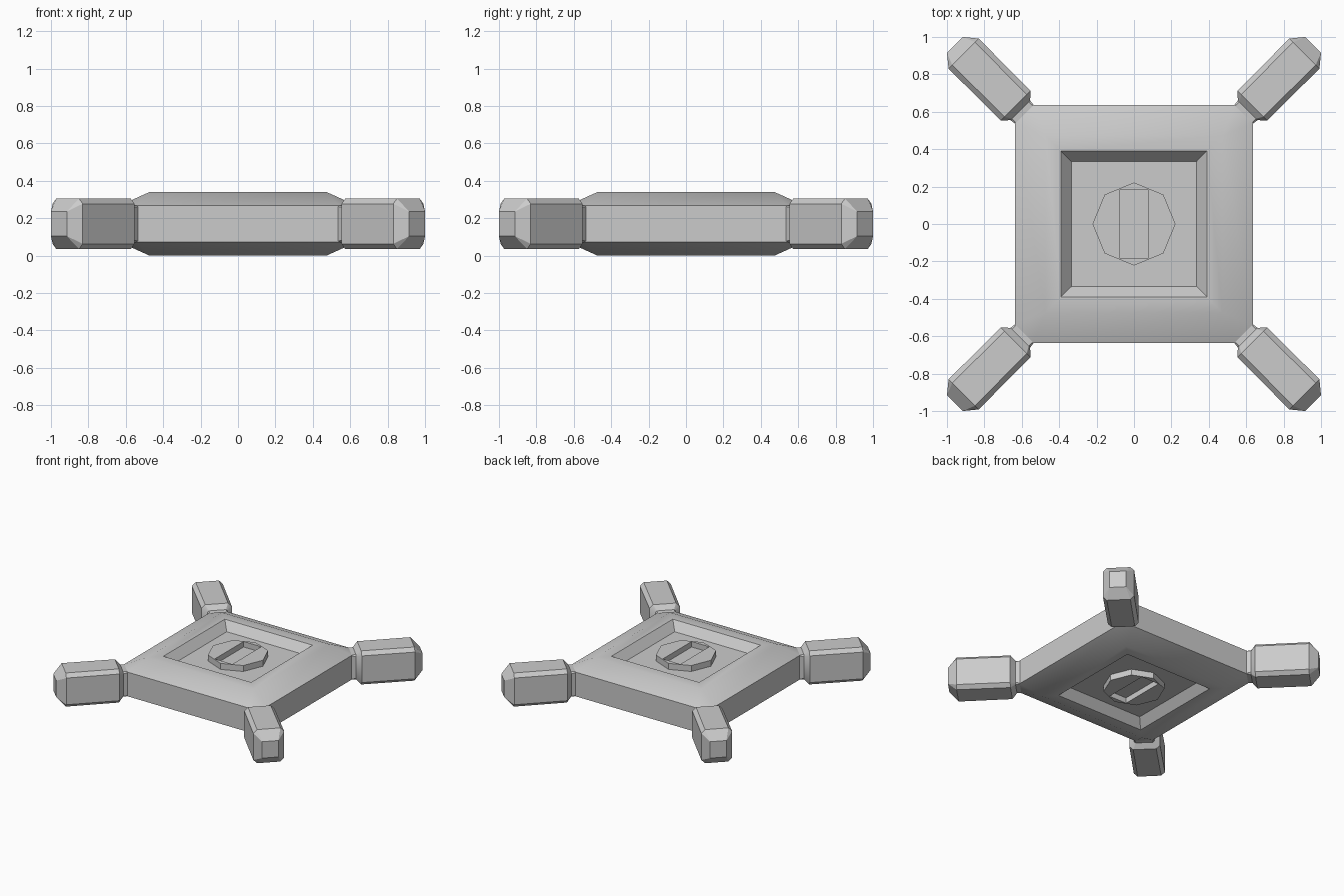
import bpy
import bmesh
from math import radians
from mathutils import Matrix

cube = bpy.data.objects.get("Cube")
if cube:
    bpy.data.objects.remove(cube, do_unlink=True)

MID = 0.17  # height of the horizontal symmetry plane

grey = bpy.data.materials.new("plain_grey")
grey.use_nodes = True
grey.diffuse_color = (0.6, 0.6, 0.6, 1)
grey.node_tree.nodes["Principled BSDF"].inputs["Base Color"].default_value = (0.6, 0.6, 0.6, 1)


def section(w, h, cut):
    """Rectangle of half sizes w, h with its corners cut off."""
    return [(w, h - cut), (w - cut, h), (cut - w, h), (-w, h - cut),
            (-w, cut - h), (cut - w, -h), (w - cut, -h), (w, cut - h)]


def loft(name, sections, matrix):
    """Skin a stack of (height, outline) sections along local z."""
    bm = bmesh.new()
    rings = [[bm.verts.new((x, y, z)) for x, y in outline] for z, outline in sections]
    for low, high in zip(rings, rings[1:]):
        for i in range(len(low)):
            j = (i + 1) % len(low)
            bm.faces.new((low[i], low[j], high[j], high[i]))
    bm.faces.new(rings[0][::-1])
    bm.faces.new(rings[-1])
    bmesh.ops.remove_doubles(bm, verts=bm.verts, dist=0.0005)
    bmesh.ops.transform(bm, matrix=matrix, verts=bm.verts)
    bmesh.ops.recalc_face_normals(bm, faces=bm.faces)
    mesh = bpy.data.meshes.new(name)
    bm.to_mesh(mesh)
    bm.free()
    mesh.materials.append(grey)
    mesh.shade_smooth()
    mesh.set_sharp_from_angle(angle=radians(30))
    obj = bpy.data.objects.new(name, mesh)
    bpy.context.collection.objects.link(obj)
    return obj


# Square body: sloped rim and recessed panel, mirrored top to bottom
half = [(0.105, 0.335, 0), (0.17, 0.39, 0), (0.17, 0.473, 0), (0.097, 0.635, 0.095)]
profile = [(-z, w, c) for z, w, c in half] + [(z, w, c) for z, w, c in reversed(half)]
loft("body", [(z, section(w, w, c)) for z, w, c in profile],
     Matrix.Translation((0, 0, MID)))

# Four diagonal arms with a short neck, bevelled edges and tapered tip
arm = [(0.80, 0.066, 0.096, 0), (0.86, 0.075, 0.1, 0.012), (0.895, 0.112, 0.135, 0.028),
       (1.288, 0.114, 0.135, 0.028), (1.354, 0.06, 0.066, 0)]
along_x = Matrix.Rotation(radians(90), 4, "Z") @ Matrix.Rotation(radians(90), 4, "X")
for i, corner in enumerate(("back_left", "back_right", "front_right", "front_left")):
    turn = Matrix.Rotation(radians(45 + 90 * i), 4, "Z")
    loft("arm_" + corner, [(u, section(w, h, c)) for u, w, h, c in arm],
         Matrix.Translation((0, 0, MID)) @ turn @ along_x)

# Octagonal medallion with a slot, on both panels
octagon = [(Matrix.Rotation(radians(45 * i), 2) @ Matrix.Identity(2)).col[0] * 0.222
           for i in range(8)]
for side, flip in (("top", 0), ("bottom", 180)):
    place = Matrix.Translation((0, 0, MID)) @ Matrix.Rotation(radians(flip), 4, "X")
    medal = loft("medallion_" + side, [(0.09, octagon), (0.153, octagon)], place)
    slot = section(0.078, 0.183, 0)
    cutter = loft("slot_cutter", [(0.109, slot), (0.2, slot)], place)
    cutter.hide_render = True
    cut = medal.modifiers.new("slot", "BOOLEAN")
    cut.operation = "DIFFERENCE"
    cut.solver = "EXACT"
    cut.object = cutter
    bpy.context.view_layer.update()
    graph = bpy.context.evaluated_depsgraph_get()
    result = bpy.data.meshes.new_from_object(medal.evaluated_get(graph))
    medal.modifiers.clear()
    medal.data = result
    result.set_sharp_from_angle(angle=radians(30))
    bpy.data.objects.remove(cutter, do_unlink=True)
